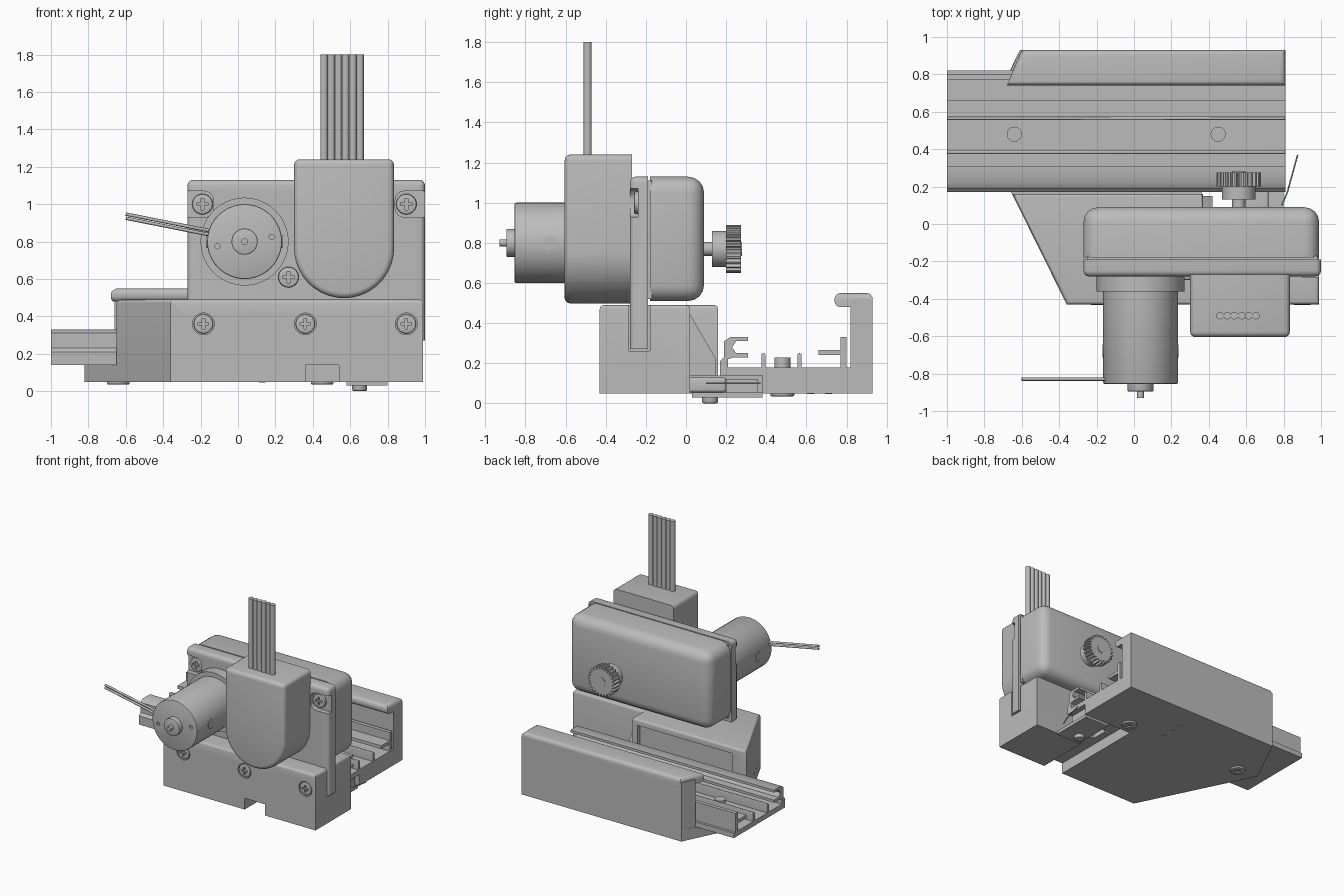
import bpy, bmesh, math
from mathutils import Vector

cube = bpy.data.objects.get("Cube")
if cube:
    bpy.data.objects.remove(cube)

grey = bpy.data.materials.new("plain grey")
grey.use_nodes = True
COLOUR = (0.5, 0.5, 0.5, 1)
grey.diffuse_color = COLOUR
grey.node_tree.nodes["Principled BSDF"].inputs["Base Color"].default_value = COLOUR
parts = []


def place(axis, u, v, w):
    """Profile point (u, v) at position w along the axis."""
    return {"x": (w, u, v), "y": (u, w, v), "z": (u, v, w)}[axis]


def finish(name, bm):
    bmesh.ops.recalc_face_normals(bm, faces=bm.faces)
    mesh = bpy.data.meshes.new(name)
    bm.to_mesh(mesh)
    bm.free()
    mesh.materials.append(grey)
    ob = bpy.data.objects.new(name, mesh)
    bpy.context.collection.objects.link(ob)
    parts.append(ob)
    return ob


def prism(name, pts, axis, a, b, bevel=0, rule=None, segments=4):
    """Extrude a profile; bevel the edges whose midpoint and direction pass the rule."""
    bm = bmesh.new()
    face = bm.faces.new([bm.verts.new(place(axis, u, v, a)) for u, v in pts])
    ext = bmesh.ops.extrude_face_region(bm, geom=[face])
    shift = Vector(place(axis, 0, 0, b - a))
    bmesh.ops.translate(bm, verts=[g for g in ext["geom"] if isinstance(g, bmesh.types.BMVert)], vec=shift)
    bmesh.ops.recalc_face_normals(bm, faces=bm.faces)
    if bevel:
        edges = []
        for e in bm.edges:
            p, q = e.verts[0].co, e.verts[1].co
            if rule is None or rule((p + q) / 2, (q - p).normalized()):
                edges.append(e)
        bmesh.ops.bevel(bm, geom=edges, offset=bevel, segments=segments, profile=0.5,
                        affect="EDGES", clamp_overlap=True)
    return finish(name, bm)


def rect(u0, u1, v0, v1):
    return [(u0, v0), (u1, v0), (u1, v1), (u0, v1)]


def box(name, x0, x1, y0, y1, z0, z1, bevel=0, rule=None):
    return prism(name, rect(x0, x1, y0, y1), "z", z0, z1, bevel, rule)


def disc(name, axis, u, v, r, a, b, n=40, bevel=0, rule=None):
    ring = [(u + r * math.cos(t * math.tau / n), v + r * math.sin(t * math.tau / n)) for t in range(n)]
    return prism(name, ring, axis, a, b, bevel, rule, 2)


def cut(target, cutter):
    cutter.hide_render = True
    cutter.hide_viewport = True
    parts.remove(cutter)
    mod = target.modifiers.new("cut", "BOOLEAN")
    mod.operation, mod.solver, mod.object = "DIFFERENCE", "EXACT", cutter


def tube(name, points, r):
    curve = bpy.data.curves.new(name, "CURVE")
    curve.dimensions, curve.bevel_depth, curve.bevel_resolution = "3D", r, 2
    curve.use_fill_caps = True
    line = curve.splines.new("POLY")
    line.points.add(len(points) - 1)
    for p, co in zip(line.points, points):
        p.co = (*co, 1)
    curve.materials.append(grey)
    bpy.context.collection.objects.link(bpy.data.objects.new(name, curve))


def screw(name, axis, u, v, r, a, outward):
    """Low round screw head with a cross recess."""
    head = disc(name, axis, u, v, r, a, a + outward * 0.02, 28, 0.008,
                lambda m, d: abs(m["xyz".index(axis)] - a) > 0.019)
    s, t = r * 0.55, r * 0.14
    cross = [(t, t), (t, s), (-t, s), (-t, t), (-s, t), (-s, -t), (-t, -t), (-t, -s),
             (t, -s), (t, -t), (s, -t), (s, t)]
    cut(head, prism(name + "_recess", [(u + p, v + q) for p, q in cross], axis,
                    a + outward * 0.008, a + outward * 0.05))


# Floor, rear wall and lip
prism("floor", [(-0.36, -0.43), (0.36, -0.43), (0.36, 0.38), (0.81, 0.38), (0.81, 0.93),
                (-0.61, 0.93), (-0.82, 0.5)], "z", 0.05, 0.14)
prism("rear_wall", [(-0.66, 0.82), (0.81, 0.82), (0.81, 0.93), (-0.61, 0.93)], "z", 0.05, 0.52)
prism("wall_lip", [(-0.68, 0.74), (0.81, 0.74), (0.81, 0.93), (-0.6, 0.93)], "z", 0.48, 0.55,
      0.03, lambda m, d: m.z > 0.54 or (m.y < 0.75 and m.z < 0.49))

# Slide rail
box("rail_base", -1, 0.81, 0.17, 0.82, 0.14, 0.18)
for i, y in enumerate((0.385, 0.565)):
    box(f"rail_rib_{i}", -1, 0.81, y - 0.01, y + 0.01, 0.17, 0.25, 0.008, lambda m, d: m.z > 0.24)
prism("rail_clip", [(0.17, 0.17), (0.21, 0.17), (0.21, 0.22), (0.24, 0.23), (0.31, 0.23),
                    (0.31, 0.25), (0.25, 0.25), (0.23, 0.28), (0.25, 0.31), (0.31, 0.31),
                    (0.31, 0.33), (0.22, 0.33), (0.19, 0.31), (0.19, 0.23), (0.17, 0.21)], "x", -1, 0.81)
prism("rail_shelf", [(0.66, 0.24), (0.77, 0.24), (0.77, 0.17), (0.8, 0.17), (0.8, 0.33),
                     (0.77, 0.33), (0.77, 0.265), (0.66, 0.265)], "x", -1, 0.81)
for i, x in enumerate((-0.64, 0.45)):
    disc(f"rail_post_{i}", "z", x, 0.48, 0.04, 0.17, 0.23)
    screw(f"floor_screw_{i}", "z", x, 0.48, 0.06, 0.055, -1)
for i, y in enumerate((0.52, 0.62, 0.71)):
    disc(f"floor_pin_{i}", "z", 0.13, y, 0.018, 0.046, 0.06, 16)

# Front mounting block with slot and rear panel
block = prism("front_block", [(-0.36, -0.43), (0.99, -0.43), (0.99, 0.02), (0.37, 0.02),
                              (0.37, 0.16), (-0.65, 0.16)], "z", 0.14, 0.49, 0.02,
              lambda m, d: m.z > 0.48)
cut(block, box("plate_slot", 0.9, 1.1, -0.285, -0.18, 0.26, 0.6))
cut(block, box("rear_panel_recess", -0.52, 0.32, 0.13, 0.2, 0.2, 0.44))
box("block_foot", 0.54, 0.99, -0.43, 0.02, 0.05, 0.14)
prism("block_web", [(0, 0.48), (0.15, 0.22), (0.15, 0.14), (0, 0.14)], "x", 0.37, 0.42)
for i, x in enumerate((-0.185, 0.36, 0.9)):
    cut(block, disc(f"block_screw_hole_{i}", "y", x, 0.36, 0.058, -0.5, -0.415))
    screw(f"block_screw_{i}", "y", x, 0.36, 0.052, -0.412, -1)

# Sensor bracket below the rail
box("bracket", 0.58, 0.8, 0.03, 0.38, 0.03, 0.055)
box("bracket_body", 0.56, 0.79, 0.2, 0.36, 0.05, 0.12)
box("bracket_arm", 0.56, 0.72, 0.0, 0.2, 0.055, 0.13, 0.015)
disc("bracket_screw", "z", 0.65, 0.12, 0.04, 0, 0.04, 28, 0.01, lambda m, d: m.z < 0.001)
tube("spring_wire", [(0.79, 0.1, 0.1), (0.82, 0.17, 0.1), (0.875, 0.37, 0.1)], 0.004)

# Gearbox: front plate, core and rounded rear cover
plate = box("gearbox_plate", -0.27, 1, -0.28, -0.19, 0.27, 1.13, 0.03,
            lambda m, d: (abs(d.y) > 0.9 or m.y < -0.27) and m.z > 0.3)
cut(plate, box("plate_lower_trim", -0.4, 0.93, -0.4, 0, 0.2, 0.48))
for side, x0, x1 in (("right", -0.4, -0.13), ("left", 0.84, 1.1)):
    cut(plate, box(side + "_corner_recess", x0, x1, -0.4, -0.24, 0.93, 1.07, 0.05,
                   lambda m, d: abs(d.y) > 0.9))
for i, (x, z, y) in enumerate(((-0.19, 1.0, -0.24), (0.9, 1.0, -0.24), (0.27, 0.61, -0.28))):
    screw(f"plate_screw_{i}", "y", x, z, 0.055, y, -1)
box("gearbox_core", -0.25, 0.98, -0.2, -0.17, 0.52, 1.11)
cover = box("gearbox_cover", -0.27, 0.99, -0.18, 0.09, 0.51, 1.13, 0.08,
            lambda m, d: m.y > 0.08 or abs(d.y) > 0.9)

# Output shaft and toothed wheel
GX, GZ, TEETH = 0.56, 0.77, 24
disc("output_shaft", "y", GX, GZ, 0.035, 0.08, 0.28, 24)
disc("wheel_hub", "y", GX, GZ, 0.09, 0.13, 0.21)
outline = []
for i in range(TEETH):
    for step, r in ((0, 0.1), (0.3, 0.1), (0.45, 0.12), (0.8, 0.12)):
        t = (i + step) * math.tau / TEETH
        outline.append((GX + r * math.cos(t), GZ + r * math.sin(t)))
prism("toothed_wheel", outline, "y", 0.2, 0.275)

# Motor
MX, MZ = 0.035, 0.8
disc("motor_flange", "y", MX, MZ, 0.235, -0.36, -0.27, 64)
can = disc("motor_can", "y", MX, MZ, 0.2, -0.855, -0.3, 64, 0.008, lambda m, d: m.y < -0.85)
for i, (dx, dz) in enumerate(((-0.145, -0.025), (0.145, 0.025))):
    cut(can, disc(f"motor_vent_{i}", "y", MX + dx, MZ + dz, 0.014, -0.9, -0.84, 12))
disc("motor_boss", "y", MX, MZ, 0.07, -0.895, -0.84, 40, 0.006, lambda m, d: m.y < -0.89)
disc("motor_shaft", "y", MX, MZ, 0.018, -0.93, -0.88, 20)
for side in (-1, 1):
    disc(f"motor_clip_{side}", "x", -0.68, MZ, 0.035, MX + side * 0.19, MX + side * 0.203, 24)
for i, dz in enumerate((0, 0.022)):
    tube(f"motor_wire_{i}", [(-0.1, -0.83, 0.83 + dz / 2), (-0.17, -0.83, 0.84 + dz),
                             (-0.6, -0.83, 0.925 + dz)], 0.009)

# Sensor housing with rounded bottom and ribbon cable
HX, HR = 0.567, 0.267
profile = [(HX - HR, 1.24), (HX + HR, 1.24)]
profile += [(HX + HR * math.cos(t * math.pi / 32), 0.765 - HR * math.sin(t * math.pi / 32)) for t in range(33)]
prism("sensor_housing", profile, "y", -0.605, -0.27, 0.03,
      lambda m, d: m.y < -0.6 or (m.z > 1.23 and abs(d.y) > 0.9))
for i in range(6):
    disc(f"ribbon_strand_{i}", "z", 0.46 + i * 0.0385, -0.49, 0.02, 1.2, 1.8, 16)

# Smooth shading with sharp edges kept
bpy.ops.object.select_all(action="DESELECT")
for ob in parts:
    ob.select_set(True)
bpy.context.view_layer.objects.active = parts[0]
bpy.ops.object.shade_smooth_by_angle(angle=math.radians(35))
